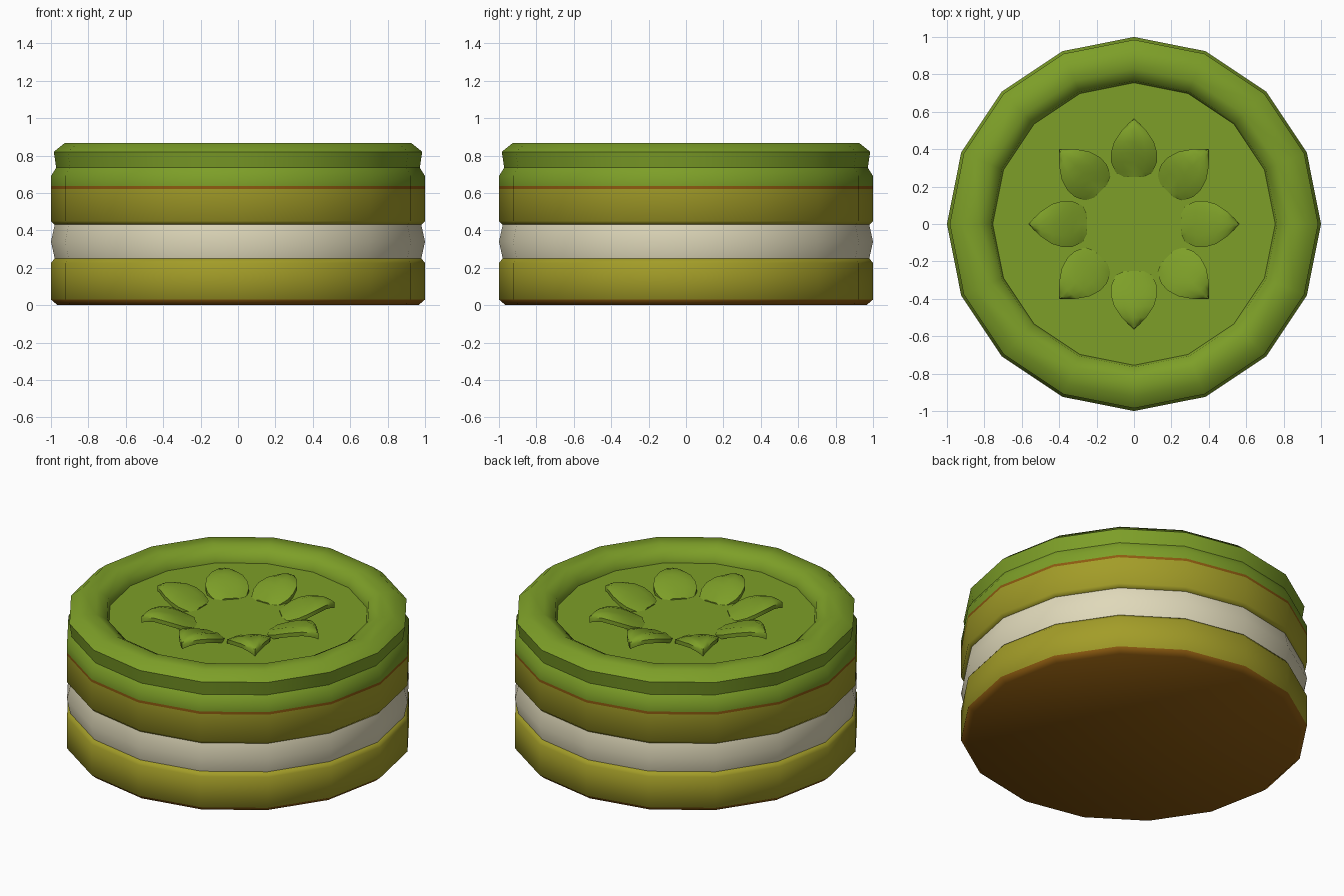
import bpy, bmesh, math
from mathutils import Vector

if "Cube" in bpy.data.objects:
    bpy.data.objects.remove(bpy.data.objects["Cube"])

SIDES = 16

def material(name, rgb):
    m = bpy.data.materials.new(name)
    m.diffuse_color = (*rgb, 1)
    m.use_nodes = True
    m.node_tree.nodes["Principled BSDF"].inputs["Base Color"].default_value = m.diffuse_color
    return m

GREEN = material("green icing", (0.205, 0.345, 0.021))
OLIVE = material("olive sponge", (0.365, 0.335, 0.021))
CREAM = material("cream filling", (0.74, 0.69, 0.49))
BROWN = material("baked brown", (0.27, 0.105, 0.005))

def finish(bm, name, mats, angle):
    bmesh.ops.recalc_face_normals(bm, faces=bm.faces)
    me = bpy.data.meshes.new(name)
    bm.to_mesh(me)
    bm.free()
    ob = bpy.data.objects.new(name, me)
    bpy.context.collection.objects.link(ob)
    for m in mats:
        me.materials.append(m)
    bpy.ops.object.select_all(action='DESELECT')
    ob.select_set(True)
    bpy.context.view_layer.objects.active = ob
    bpy.ops.object.shade_smooth_by_angle(angle=math.radians(angle))
    return ob

def lathe(name, profile, mats, rule=lambda z: 0, angle=55):
    """Turn (radius, z) points into a capped 16-sided solid."""
    bm = bmesh.new()
    rings = []
    for r, z in profile:
        rings.append([bm.verts.new((r * math.cos(2 * math.pi * i / SIDES),
                                    r * math.sin(2 * math.pi * i / SIDES), z))
                      for i in range(SIDES)])
    for a, b in zip(rings, rings[1:]):
        for i in range(SIDES):
            j = (i + 1) % SIDES
            bm.faces.new((a[i], a[j], b[j], b[i]))
    bm.faces.new(rings[0][::-1])
    bm.faces.new(rings[-1])
    for f in bm.faces:
        f.material_index = rule(f.calc_center_median().z)
    return finish(bm, name, mats, angle)

# bottom sponge with a baked underside
lathe("bottom_sponge",
      [(0.965, 0), (1, 0.03), (1, 0.225), (0.98, 0.25)],
      [OLIVE, BROWN], lambda z: 1 if z < 0.03 else 0)

# cream filling, bulging at mid height
lathe("cream_filling", [(0.98, 0.25), (1, 0.34), (0.98, 0.43)], [CREAM])

# upper sponge with thin brown line and green upper band
lathe("upper_sponge",
      [(0.98, 0.43), (1, 0.45), (1, 0.622), (1, 0.638), (1, 0.69), (0.972, 0.735)],
      [OLIVE, BROWN, GREEN],
      lambda z: 0 if z < 0.622 else (1 if z < 0.638 else 2))

# icing: rounded rim around a sunken floor
lathe("icing_top",
      [(0.972, 0.735), (0.985, 0.82), (0.925, 0.868), (0.83, 0.868),
       (0.765, 0.83), (0.755, 0.78)], [GREEN])

# petals: (radius, half width, centre height) stations from inner end to tip
STATIONS = [(0.25, 0.065, 0.785), (0.28, 0.10, 0.795), (0.33, 0.122, 0.815),
            (0.38, 0.124, 0.835), (0.44, 0.106, 0.852), (0.50, 0.065, 0.858),
            (0.535, 0.032, 0.848), (0.565, 0.001, 0.832)]

def petal(name, turn):
    bm = bmesh.new()
    top, low = [], []
    for r, w, z in STATIONS:
        for store, base in ((top, None), (low, 0.025)):
            row = []
            for t in (-1, -0.5, 0, 0.5, 1):
                # slight centre crease and drooping sides
                zz = z + (0.006 if abs(t) == 0.5 else 0) * w / 0.12 - 0.012 * (abs(t) == 1)
                zz = zz if base is None else max(zz - base, 0.765)
                x, y = r, w * t
                row.append(bm.verts.new((x * math.cos(turn) - y * math.sin(turn),
                                         x * math.sin(turn) + y * math.cos(turn), zz)))
            store.append(row)
    for grid in (top, low):
        for a, b in zip(grid, grid[1:]):
            for i in range(4):
                bm.faces.new((a[i], a[i + 1], b[i + 1], b[i]))
    # edge wall between top and underside
    def loop(g):
        return (g[0] + [row[-1] for row in g[1:]] + g[-1][-2::-1]
                + [row[0] for row in g[-2:0:-1]])
    a, b = loop(top), loop(low)
    for i in range(len(a)):
        j = (i + 1) % len(a)
        bm.faces.new((a[i], a[j], b[j], b[i]))
    finish(bm, name, [GREEN], 40)

for k in range(8):
    petal(f"petal_{k + 1}", k * math.pi / 4)
